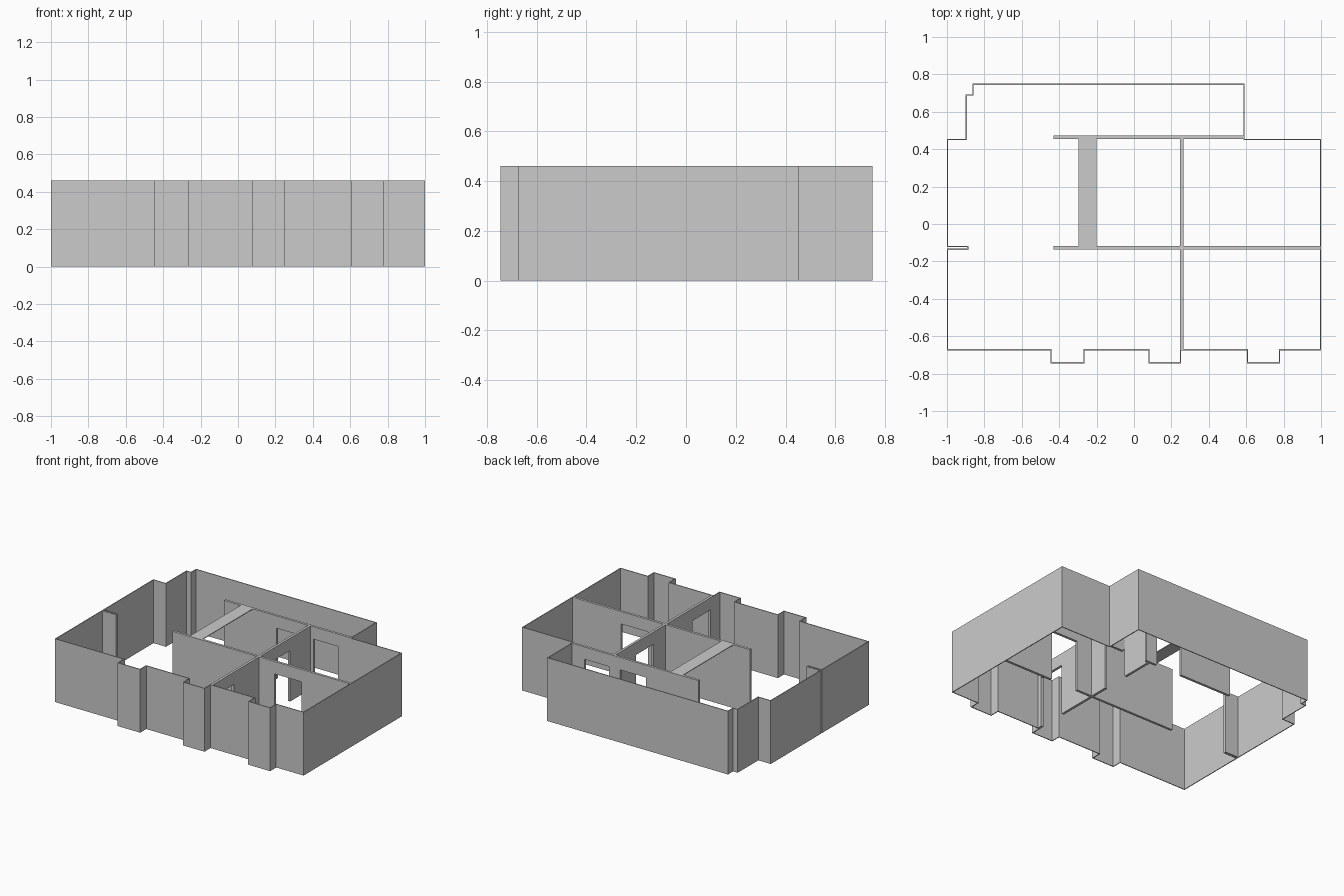
import bpy, bmesh
from mathutils import Vector

if "Cube" in bpy.data.objects:
    bpy.data.objects.remove(bpy.data.objects["Cube"])

H = 0.46       # wall height
DOOR = 0.37    # door head height
SHELL = 0.006  # outer wall thickness
T = 0.018      # partition thickness


def finish(bm, name):
    bmesh.ops.recalc_face_normals(bm, faces=bm.faces)
    me = bpy.data.meshes.new(name)
    bm.to_mesh(me)
    bm.free()
    ob = bpy.data.objects.new(name, me)
    bpy.context.collection.objects.link(ob)
    return ob


def extrude_profile(points, vec, name):
    bm = bmesh.new()
    face = bm.faces.new([bm.verts.new(p) for p in points])
    res = bmesh.ops.extrude_face_region(bm, geom=[face], use_keep_orig=True)
    verts = [g for g in res["geom"] if isinstance(g, bmesh.types.BMVert)]
    bmesh.ops.translate(bm, verts=verts, vec=vec)
    return finish(bm, name)


def partition(name, axis, pos, start, end, doors=()):
    """Straight wall along x or y whose profile is notched by doorways."""
    prof = [(start, H), (start, 0)]
    for a, b in doors:
        prof += [(a, 0), (a, DOOR), (b, DOOR), (b, 0)]
    prof += [(end, 0), (end, H)]
    if axis == "x":
        return extrude_profile([(s, pos, z) for s, z in prof], (0, T, 0), name)
    return extrude_profile([(pos, s, z) for s, z in prof], (T, 0, 0), name)


def outer_shell(outline, name):
    """Thin closed wall following a clockwise right-angled outline."""
    pts = [Vector(p) for p in outline]
    n = len(pts)
    inner = []
    for i, p in enumerate(pts):
        off = Vector((0, 0))
        for d in (p - pts[i - 1], pts[(i + 1) % n] - p):
            d.normalize()
            off += Vector((d.y, -d.x)) * SHELL
        inner.append(p + off)
    bm = bmesh.new()
    rings = [[bm.verts.new((p.x, p.y, z)) for p in ring]
             for ring, z in ((pts, 0), (pts, H), (inner, H), (inner, 0))]
    for k in range(4):
        a, b = rings[k], rings[(k + 1) % 4]
        for i in range(n):
            j = (i + 1) % n
            bm.faces.new((a[i], a[j], b[j], b[i]))
    return finish(bm, name)


# Outer wall: back extension, three front bays, slotted stub on the left
outline = [(-1, 0.455), (-0.9, 0.455), (-0.9, 0.692), (-0.863, 0.692),
           (-0.863, 0.75), (0.592, 0.75), (0.592, 0.455), (1, 0.455), (1, -0.675)]
for left, right in ((0.603, 0.78), (0.078, 0.252), (-0.447, -0.265)):
    outline += [(right, -0.675), (right, -0.745), (left, -0.745), (left, -0.675)]
outline += [(-1, -0.675), (-1, -0.132), (-0.892, -0.132),
            (-0.892, -0.123), (-1, -0.123)]
outer_shell([(x, y) for x, y in outline], "outer_wall")

# Partitions with doorways
partition("back_partition", "x", 0.454, -0.43, 0.588, [(-0.01, 0.2), (0.288, 0.485)])
partition("middle_partition", "x", -0.136, -0.43, 0.995, [(0.39, 0.607)])
partition("cross_partition", "y", 0.247, -0.675, 0.454, [(-0.635, -0.425), (0.02, 0.22)])

# Flat strip bridging the two long partitions
extrude_profile([(-0.296, -0.118, H), (-0.2, -0.118, H), (-0.2, 0.454, H),
                 (-0.296, 0.454, H)], (0, 0, -0.005), "ceiling_beam")
